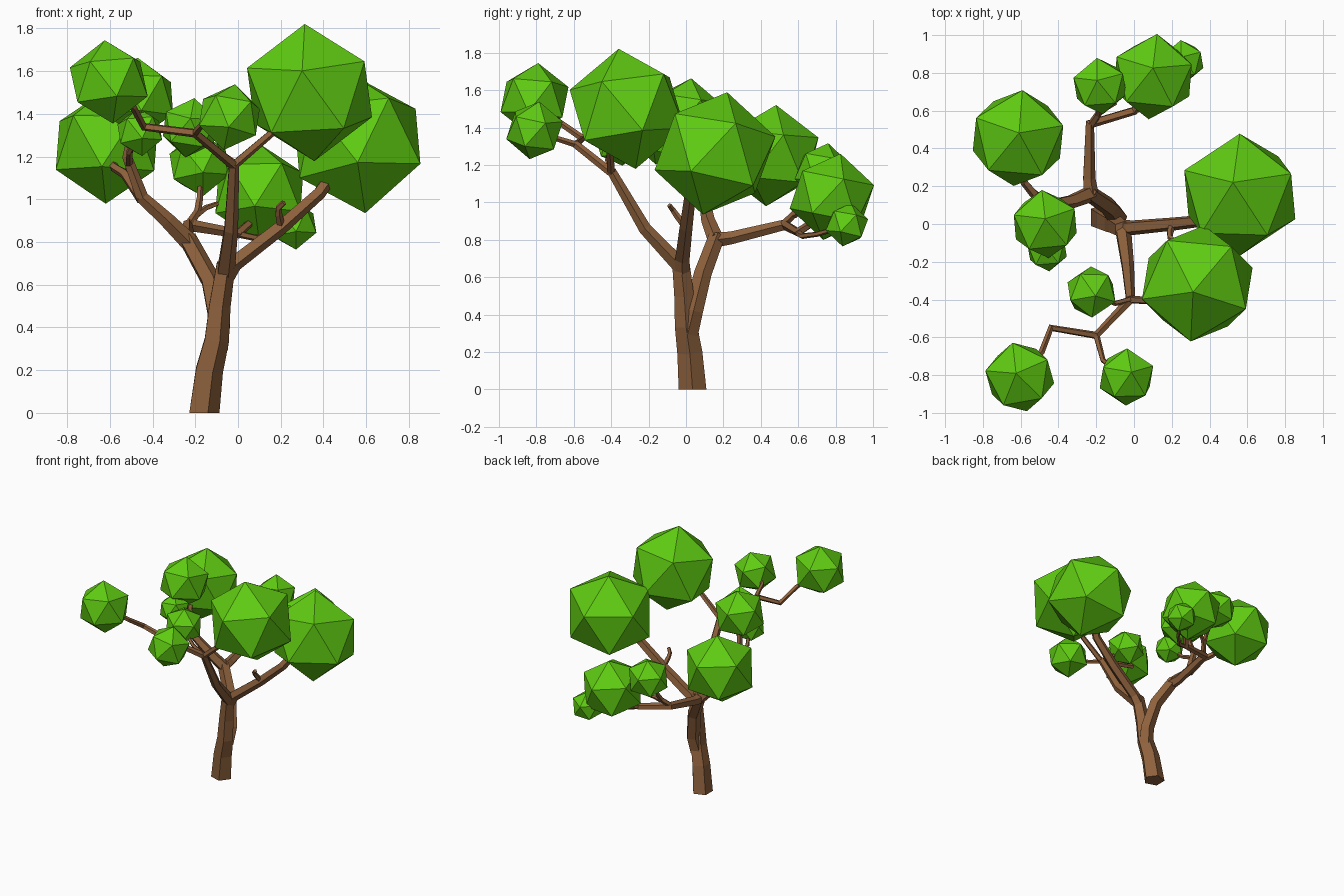
import bpy, bmesh, math
from mathutils import Vector, Matrix

if "Cube" in bpy.data.objects:
    bpy.data.objects.remove(bpy.data.objects["Cube"], do_unlink=True)


def material(name, rgb):
    m = bpy.data.materials.new(name)
    m.use_nodes = True
    m.diffuse_color = (*rgb, 1)
    m.node_tree.nodes["Principled BSDF"].inputs["Base Color"].default_value = (*rgb, 1)
    return m


LEAF = material("leaf green", (0.115, 0.60, 0.006))
BARK = material("bark brown", (0.27, 0.12, 0.046))


def finish(name, bm, mat):
    bmesh.ops.recalc_face_normals(bm, faces=bm.faces)
    mesh = bpy.data.meshes.new(name)
    bm.to_mesh(mesh)
    bm.free()
    mesh.materials.append(mat)
    ob = bpy.data.objects.new(name, mesh)
    bpy.context.collection.objects.link(ob)
    return ob


def limb(name, points, r0, r1, sides=5):
    """Tapered faceted tube along a bent path."""
    pts = [Vector(p) for p in points]
    bm = bmesh.new()
    rings = []
    side = Vector((1, 0, 0))
    last = len(pts) - 1
    for i, p in enumerate(pts):
        a = (p - pts[i - 1]).normalized() if i else Vector()
        b = (pts[i + 1] - p).normalized() if i < last else Vector()
        t = (a + b).normalized()
        if i == 0 and p.z == 0:
            t = Vector((0, 0, 1))
        side = side - t * side.dot(t)
        if side.length < 0.2:
            side = t.orthogonal()
        side.normalize()
        up = t.cross(side)
        r = r0 + (r1 - r0) * i / last
        angles = [math.tau * k / sides for k in range(sides)]
        rings.append([bm.verts.new(p + r * (side * math.cos(w) + up * math.sin(w))) for w in angles])
    for lo, hi in zip(rings, rings[1:]):
        for k in range(sides):
            n = (k + 1) % sides
            bm.faces.new((lo[k], lo[n], hi[n], hi[k]))
    bm.faces.new(rings[0])
    bm.faces.new(rings[-1])
    return finish(name, bm, BARK)


def frame(a, b):
    x = a.normalized()
    z = x.cross(b).normalized()
    return Matrix((x, z.cross(x), z)).transposed()


def foliage(name, centre, r, front, top):
    """Icosahedron turned so that one corner points forward and one up."""
    u = Vector((front[0], -1, front[1]))
    w = Vector((top[0], top[1], 1))
    if u.dot(w) < 0:
        u = -u
    bm = bmesh.new()
    bmesh.ops.create_icosphere(bm, subdivisions=1, radius=r)
    bm.verts.ensure_lookup_table()
    v = bm.verts[0]
    near = v.link_edges[0].other_vert(v)
    turn = frame(w, u) @ frame(v.co, near.co).transposed()
    for vert in bm.verts:
        vert.co = turn @ vert.co
    ob = finish(name, bm, LEAF)
    ob.location = centre


# Trunk and the two main stems
limb("trunk", [(-.165, .035, 0), (-.14, .02, .2), (-.105, 0, .34), (-.09, -.01, .5),
               (-.06, -.03, .7)], .078, .048)
limb("back_stem", [(-.105, .01, .3), (-.09, .04, .42), (-.13, .09, .62), (-.24, .165, .82)], .058, .045)

# Limbs rising from the front stem
limb("front_limb", [(-.06, -.03, .66), (-.035, -.22, .86), (-.02, -.4, 1.17)], .045, .026)
limb("left_limb", [(-.06, -.02, .64), (-.02, -.02, .7), (.2, 0, .87), (.38, .02, 1.03), (.5, .1, 1.2)], .045, .028)
limb("left_twig", [(.2, -.01, .88), (.19, -.05, .93), (.19, -.07, .96), (.215, -.09, .985)], .02, .013)
limb("upper_left_branch", [(-.02, -.4, 1.16), (.15, -.41, 1.305), (.28, -.35, 1.42)], .022, .016)
limb("upper_front_branch", [(-.02, -.4, 1.16), (-.2, -.59, 1.31), (-.44, -.55, 1.34),
                            (-.49, -.68, 1.43), (-.56, -.76, 1.5)], .024, .015)
limb("front_twig", [(-.2, -.59, 1.31), (-.165, -.72, 1.35), (-.08, -.79, 1.38)], .018, .012)
limb("inner_twig", [(-.02, -.4, 1.17), (-.1, -.42, 1.23), (-.2, -.38, 1.3)], .017, .012)

# Limbs rising from the back stem
limb("right_limb", [(-.23, .16, .8), (-.33, .12, .9), (-.45, .1, 1.01), (-.52, .07, 1.2),
                    (-.48, .02, 1.4)], .045, .018)
limb("right_branch", [(-.45, .1, 1.0), (-.53, .16, 1.12), (-.58, .22, 1.15), (-.61, .38, 1.22)], .028, .018)
limb("right_twig", [(-.51, .08, 1.16), (-.51, -.04, 1.22), (-.47, -.12, 1.3)], .018, .012)
limb("back_limb", [(-.23, .16, .8), (-.24, .24, .81), (-.235, .53, .88), (0, .6, .84),
                   (.09, .72, .92)], .042, .018)
limb("back_branch", [(-.23, .52, .88), (-.19, .58, .94), (-.18, .62, 1.0), (-.175, .7, 1.1)], .022, .013)
limb("back_twig", [(-.19, .58, .93), (-.15, .61, .96), (-.095, .64, .98)], .017, .011)
limb("low_back_twig", [(-.03, .59, .845), (.08, .62, .82), (.16, .7, .83), (.25, .84, .87)], .018, .012)

# Foliage clumps: centre, radius, front corner tilt, top corner tilt
foliage("foliage_left", (.56, .155, 1.262), .335, (-.02, -.1), (-.11, .2))
foliage("foliage_front_left", (.335, -.315, 1.5), .325, (-.11, .27), (-.07, -.14))
foliage("foliage_right", (-.614, .455, 1.25), .272, (-.09, -.17), (.02, .1))
foliage("foliage_back", (.1, .78, 1.03), .235, (-.1, -.15), (0, .2))
foliage("foliage_back_low", (.26, .86, .88), .118, (.1, -.2), (-.1, .2))
foliage("foliage_back_high", (-.18, .73, 1.165), .155, (.1, -.2), (-.1, .2))
foliage("foliage_mid_right", (-.47, 0, 1.475), .19, (.1, -.2), (0, .15))
foliage("foliage_front_right", (-.605, -.81, 1.55), .197, (.19, -.15), (-.1, .1))
foliage("foliage_front", (-.04, -.81, 1.385), .158, (0, -.17), (.17, .17))
foliage("foliage_inner", (-.225, -.36, 1.335), .142, (0, .2), (.15, -.15))
foliage("foliage_mid_low", (-.46, -.14, 1.315), .115, (.1, -.2), (-.1, .2))
